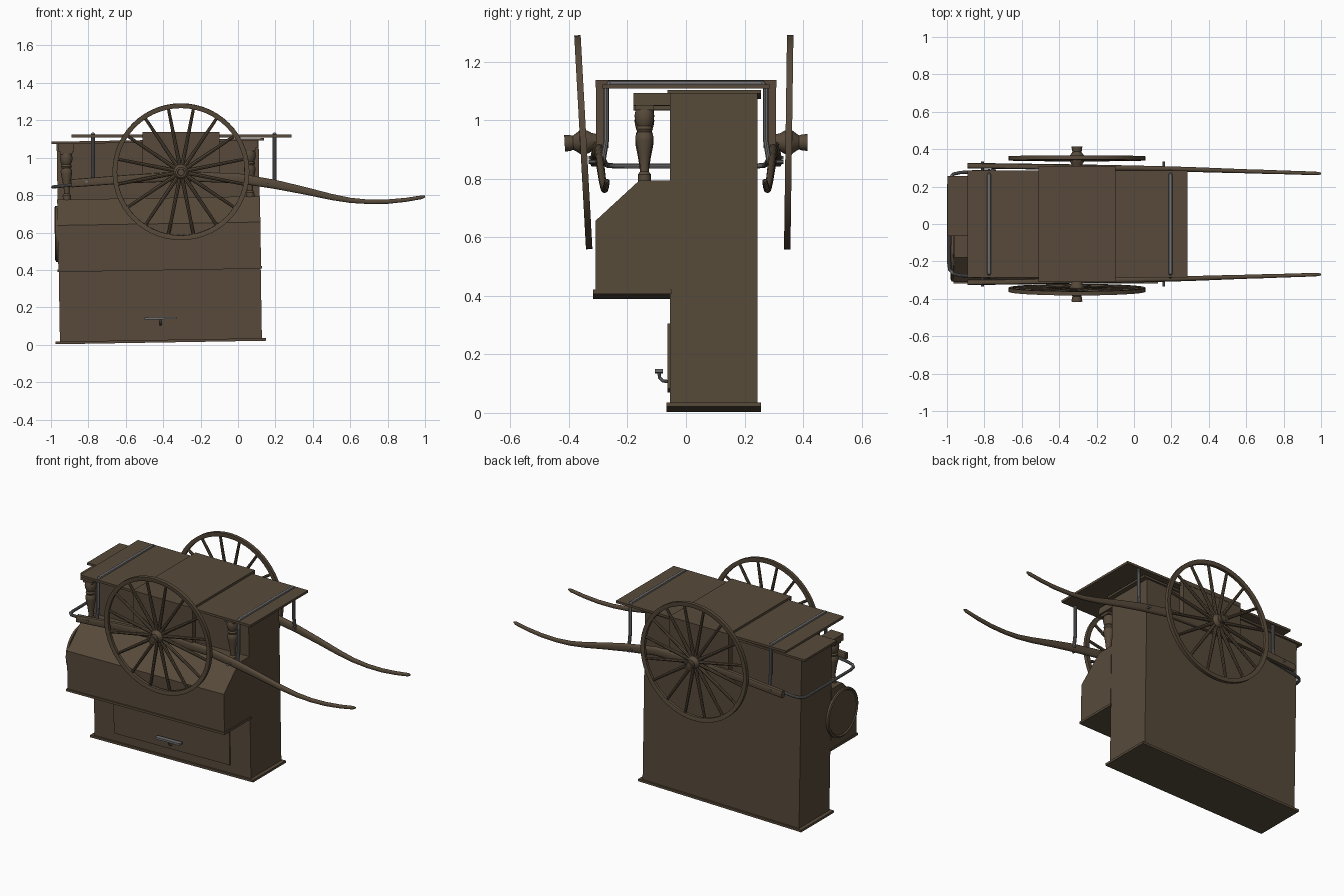
import bpy, bmesh
from math import pi, cos, sin, radians
from mathutils import Matrix, Vector

if "Cube" in bpy.data.objects:
    bpy.data.objects.remove(bpy.data.objects["Cube"])


def material(name, col):
    m = bpy.data.materials.new(name)
    m.diffuse_color = (*col, 1)
    m.use_nodes = True
    m.node_tree.nodes["Principled BSDF"].inputs["Base Color"].default_value = m.diffuse_color
    return m


WOOD = material("wood", (0.095, 0.068, 0.042))
METAL = material("metal", (0.16, 0.16, 0.165))
# the cabinet hangs about one degree off level
TILT = (Matrix.Translation((-0.412, 0, 0.012)) @ Matrix.Rotation(radians(-0.95), 4, 'Y'))


def finish(bm, name, mat=WOOD, matrix=None):
    bmesh.ops.recalc_face_normals(bm, faces=bm.faces)
    if matrix:
        bm.transform(matrix)
    me = bpy.data.meshes.new(name)
    bm.to_mesh(me)
    bm.free()
    me.materials.append(mat)
    ob = bpy.data.objects.new(name, me)
    bpy.context.collection.objects.link(ob)
    return ob


def box(name, x, y, z, mat=WOOD, matrix=None):
    bm = bmesh.new()
    bmesh.ops.create_cube(bm, size=1)
    for v in bm.verts:
        v.co = [(a[0] + a[1]) / 2 + c * (a[1] - a[0]) for a, c in zip((x, y, z), v.co)]
    return finish(bm, name, mat, matrix)


def loft(bm, rings, closed=False):
    # skin a list of point rings, capping the ends of an open run
    vs = [[bm.verts.new(p) for p in r] for r in rings]
    n = len(vs[0])
    for i in range(len(vs) if closed else len(vs) - 1):
        a, b = vs[i], vs[(i + 1) % len(vs)]
        for j in range(n):
            bm.faces.new((a[j], a[(j + 1) % n], b[(j + 1) % n], b[j]))
    if not closed:
        bm.faces.new(vs[0])
        bm.faces.new(vs[-1])


def lathe(bm, prof, n, closed=False):
    loft(bm, [[(r * cos(2 * pi * j / n), r * sin(2 * pi * j / n), z) for j in range(n)]
              for r, z in prof], closed)


def rod(name, pts, r, mat=METAL, matrix=None):
    # round bar with mitred bends
    P = [Vector(p) for p in pts]
    rings = []
    for i, p in enumerate(P):
        d0 = (p - P[max(i - 1, 0)]).normalized()
        d1 = (P[min(i + 1, len(P) - 1)] - p).normalized()
        q = (d0 + d1).normalized().to_track_quat('Z', 'Y')
        rings.append([p + q @ Vector((r * cos(pi * j / 5), r * sin(pi * j / 5), 0))
                      for j in range(10)])
    bm = bmesh.new()
    # align each ring with the previous one so the skin does not twist
    for i in range(1, len(rings)):
        off = min(range(10), key=lambda k: sum(
            ((rings[i][(j + k) % 10] - P[i]) - (rings[i - 1][j] - P[i - 1])).length for j in range(10)))
        rings[i] = rings[i][off:] + rings[i][:off]
    loft(bm, rings)
    return finish(bm, name, mat, matrix)


# cabinet
box("cabinet", (-0.54, 0.54), (-0.055, 0.245), (0.01, 1.075), matrix=TILT)
box("base_moulding", (-0.563, 0.563), (-0.066, 0.256), (0, 0.014), matrix=TILT)
box("cabinet_lid", (-0.568, 0.568), (-0.064, 0.256), (1.07, 1.083), matrix=TILT)

# chamfered keyboard housing
bm = bmesh.new()
prof = [(-0.055, 0.395), (-0.31, 0.395), (-0.31, 0.635), (-0.16, 0.773), (-0.055, 0.773)]
loft(bm, [[(x, y, z) for y, z in prof] for x in (-0.542, 0.542)])
finish(bm, "front_housing", matrix=TILT)
box("housing_moulding", (-0.547, 0.547), (-0.317, -0.05), (0.386, 0.4), matrix=TILT)

# round crank cover on the left end
bm = bmesh.new()
lathe(bm, [(0.15, 0), (0.15, 0.013), (0.14, 0.018), (0.133, 0.011), (0.01, 0.011)], 40)
finish(bm, "round_side_cover", matrix=TILT @ Matrix.Translation((-0.54, -0.158, 0.59))
       @ Matrix.Rotation(-pi / 2, 4, 'Y'))

# drawer panel with bar handle
box("drawer_front", (-0.4, 0.4), (-0.063, -0.05), (0.065, 0.287), matrix=TILT)
rod("drawer_handle_stem", [(0, -0.06, 0.095), (0, -0.078, 0.097), (0, -0.09, 0.108),
                           (0, -0.093, 0.13)], 0.006, matrix=TILT)
box("drawer_handle_bar", (-0.085, 0.085), (-0.106, -0.078), (0.124, 0.136), METAL, TILT)

# turned posts with cap blocks
for side, x in (("left", -0.49), ("right", 0.49)):
    bm = bmesh.new()
    lathe(bm, [(0.022, 0.765), (0.022, 0.795), (0.015, 0.805), (0.016, 0.83), (0.022, 0.87),
               (0.03, 0.91), (0.031, 0.925), (0.024, 0.94), (0.029, 0.95), (0.024, 0.96),
               (0.031, 0.975), (0.034, 0.995), (0.03, 1.015), (0.025, 1.025)], 20)
    finish(bm, side + "_post", matrix=TILT @ Matrix.Translation((x, -0.142, 0)))
    box(side + "_post_collar", (x - 0.033, x + 0.033), (-0.172, -0.11), (1.015, 1.03), matrix=TILT)
    box(side + "_post_cap", (x - 0.043, x + 0.043), (-0.18, -0.05), (1.03, 1.072), matrix=TILT)

# cart platform, arched over the cabinet
box("platform", (-0.89, 0.285), (-0.285, 0.285), (1.109, 1.123))
box("platform_middle", (-0.51, -0.1), (-0.31, 0.31), (1.112, 1.137))
for side, s in (("front", -1), ("back", 1)):
    y = sorted((s * 0.272, s * 0.308))
    box(side + "_arch_side", (-0.51, -0.1), y, (0.9, 1.115))

    # long curved shaft
    stations = [(-0.89, 0.312, 0.863, 0.022, 0.015), (-0.6, 0.308, 0.885, 0.023, 0.015),
                (-0.3, 0.303, 0.9, 0.026, 0.016), (0.0, 0.298, 0.89, 0.027, 0.015),
                (0.2, 0.294, 0.857, 0.025, 0.014), (0.35, 0.29, 0.825, 0.021, 0.013),
                (0.5, 0.285, 0.79, 0.017, 0.012), (0.6, 0.282, 0.772, 0.014, 0.011),
                (0.7, 0.279, 0.764, 0.012, 0.011), (0.8, 0.276, 0.765, 0.012, 0.01),
                (0.9, 0.273, 0.775, 0.011, 0.01), (0.985, 0.27, 0.789, 0.01, 0.009),
                (1.0, 0.27, 0.792, 0.005, 0.004)]
    bm = bmesh.new()
    rings = []
    for i, (x, yy, z, h, w) in enumerate(stations):
        p = 0.5 if i < 3 else 0.8  # squarer at the rear, rounder at the grips
        c = lambda t: (abs(t) ** p) * (1 if t > 0 else -1)
        rings.append([(x, s * yy + w * c(cos(a)), z + h * c(sin(a)))
                      for a in (2 * pi * (j + 0.5) / 16 for j in range(16))])
    loft(bm, rings)
    finish(bm, side + "_shaft")

    # wheel: rim, spokes, hub and axle stub
    M = (Matrix.Translation((-0.305, s * 0.351, 0.925))
         @ Matrix.Rotation(-s * (pi / 2 + (0.055 if s < 0 else 0.014)), 4, 'X'))
    bm = bmesh.new()
    lathe(bm, [(0.341, -0.009), (0.346, -0.011), (0.366, -0.011),
               (0.366, 0.011), (0.346, 0.011), (0.341, 0.009)], 56, True)
    finish(bm, side + "_wheel_rim", matrix=M)
    bm = bmesh.new()
    for k in range(16):
        bmesh.ops.create_cone(
            bm, cap_ends=True, segments=8, radius1=0.011, radius2=0.008, depth=0.322,
            matrix=Matrix.Rotation(2 * pi * (k + 0.5) / 16, 4, 'Z')
            @ Matrix.Translation((0.186, 0, 0)) @ Matrix.Rotation(pi / 2, 4, 'Y'))
    finish(bm, side + "_wheel_spokes", matrix=M)
    bm = bmesh.new()
    lathe(bm, [(0.025, -0.05), (0.03, -0.03), (0.04, -0.014), (0.04, 0.012), (0.034, 0.02),
               (0.024, 0.035), (0.027, 0.045), (0.029, 0.064), (0.019, 0.064), (0.017, 0.056)], 24)
    finish(bm, side + "_wheel_hub", matrix=M)
    rod(side + "_axle_stub", [(-0.305, s * 0.265, 0.925), (-0.305, s * 0.33, 0.925)], 0.02)

    # clamps tying the straps to the shaft
    for label, x, z in (("rear", -0.775, 0.872), ("fore", 0.195, 0.858)):
        rod(f"{side}_{label}_clamp", [(x - 0.035, s * 0.285, z), (x - 0.035, s * 0.333, z)], 0.007)

# metal straps over the platform
for label, x, z in (("rear", -0.775, 0.87), ("fore", 0.195, 0.855)):
    rod(label + "_strap", [(x, -0.285, z), (x, -0.272, z + 0.08), (x, -0.272, 1.11),
                           (x, -0.262, 1.127), (x, 0.262, 1.127), (x, 0.272, 1.11),
                           (x, 0.272, z + 0.08), (x, 0.285, z)], 0.01)

# bent guard bar round the rear end
R = [(-0.74, -0.285, 0.872), (-0.93, -0.275, 0.85), (-0.965, -0.267, 0.846),
     (-0.985, -0.245, 0.844), (-0.99, -0.21, 0.843)]
rod("rear_guard_bar", R + [(x, -y, z) for x, y, z in reversed(R)], 0.009)

# smooth shading with crisp edges
for ob in bpy.data.objects:
    ob.select_set(True)
    bpy.context.view_layer.objects.active = ob
bpy.ops.object.shade_smooth_by_angle(angle=radians(32))
